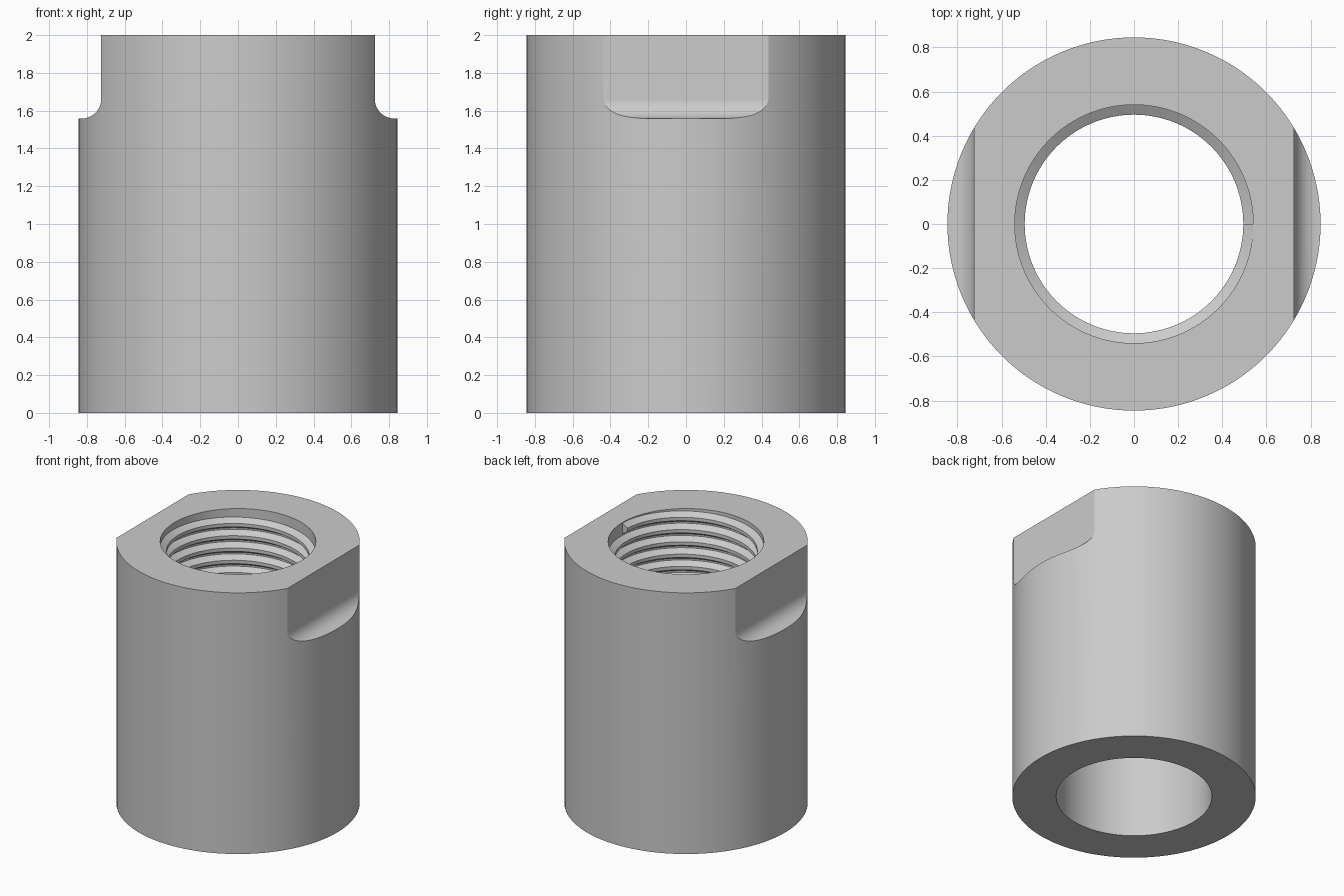
import bpy, bmesh, math

OUTER, BORE, CREST = 0.845, 0.54, 0.495
HEIGHT, PITCH, TURNS = 2.0, 0.094, 10
FLAT_X, STEP_Z, FILLET = 0.724, 1.558, 0.105
SEGMENTS = 128

cube = bpy.data.objects.get("Cube")
if cube:
    bpy.data.objects.remove(cube, do_unlink=True)

steel = bpy.data.materials.new("light_grey_steel")
steel.use_nodes = True
steel.diffuse_color = (0.6, 0.6, 0.6, 1)
steel.node_tree.nodes["Principled BSDF"].inputs["Base Color"].default_value = (0.6, 0.6, 0.6, 1)


def make_object(name, bm):
    bmesh.ops.recalc_face_normals(bm, faces=bm.faces[:])
    mesh = bpy.data.meshes.new(name)
    bm.to_mesh(mesh)
    bm.free()
    mesh.materials.append(steel)
    obj = bpy.data.objects.new(name, mesh)
    bpy.context.collection.objects.link(obj)
    return obj


def select_only(obj):
    bpy.ops.object.select_all(action="DESELECT")
    obj.select_set(True)
    bpy.context.view_layer.objects.active = obj


def sweep(profile, steps, rise, closed):
    """Turn a closed (radius, z) profile about z, climbing by rise per step."""
    bm = bmesh.new()
    rings = []
    for i in range(steps if closed else steps + 1):
        a = 2 * math.pi * i / SEGMENTS
        rings.append([bm.verts.new((r * math.cos(a), r * math.sin(a), z + rise * i))
                      for r, z in profile])
    n = len(profile)
    for i in range(steps):
        p, q = rings[i], rings[(i + 1) % len(rings)]
        for j in range(n):
            k = (j + 1) % n
            bm.faces.new((p[j], q[j], q[k], p[k]))
    if not closed:
        bm.faces.new(rings[0])
        bm.faces.new(rings[-1])
    return bm


# Sleeve body
body = make_object("sleeve_body", sweep(
    [(BORE, 0), (OUTER, 0), (OUTER, HEIGHT), (BORE, HEIGHT)], SEGMENTS, 0, True))

# Wrench flats with a filleted step, cut on both sides
for side, label in ((1, "left"), (-1, "right")):
    outline = [(1.2, HEIGHT + 0.2), (FLAT_X, HEIGHT + 0.2)]
    for i in range(17):
        a = math.pi + math.pi / 2 * i / 16
        outline.append((FLAT_X + FILLET * (1 + math.cos(a)), STEP_Z + FILLET * (1 + math.sin(a))))
    outline.append((1.2, STEP_Z))
    bm = bmesh.new()
    face = bm.faces.new([bm.verts.new((side * x, -1, z)) for x, z in outline])
    out = bmesh.ops.extrude_face_region(bm, geom=[face])
    moved = [v for v in out["geom"] if isinstance(v, bmesh.types.BMVert)]
    bmesh.ops.translate(bm, verts=moved, vec=(0, 2, 0))
    cutter = make_object(label + "_flat_cutter", bm)
    cutter.hide_render = True
    mod = body.modifiers.new(label + "_flat", "BOOLEAN")
    mod.operation = "DIFFERENCE"
    mod.solver = "EXACT"
    mod.object = cutter
    select_only(body)
    bpy.ops.object.modifier_apply(modifier=mod.name)
    bpy.data.objects.remove(cutter, do_unlink=True)

# Internal right-hand thread: a trapezoid ridge climbing to the top rim
root, tip = 0.041, 0.013
start = HEIGHT - root - 0.004 - PITCH * TURNS
ridge = [(BORE + 0.01, start - root), (BORE, start - root), (CREST, start - tip),
         (CREST, start + tip), (BORE, start + root), (BORE + 0.01, start + root)]
thread = make_object("internal_thread", sweep(
    ridge, SEGMENTS * TURNS, PITCH / SEGMENTS, False))

for obj in (body, thread):
    select_only(obj)
    bpy.ops.object.shade_smooth_by_angle(angle=math.radians(25))
